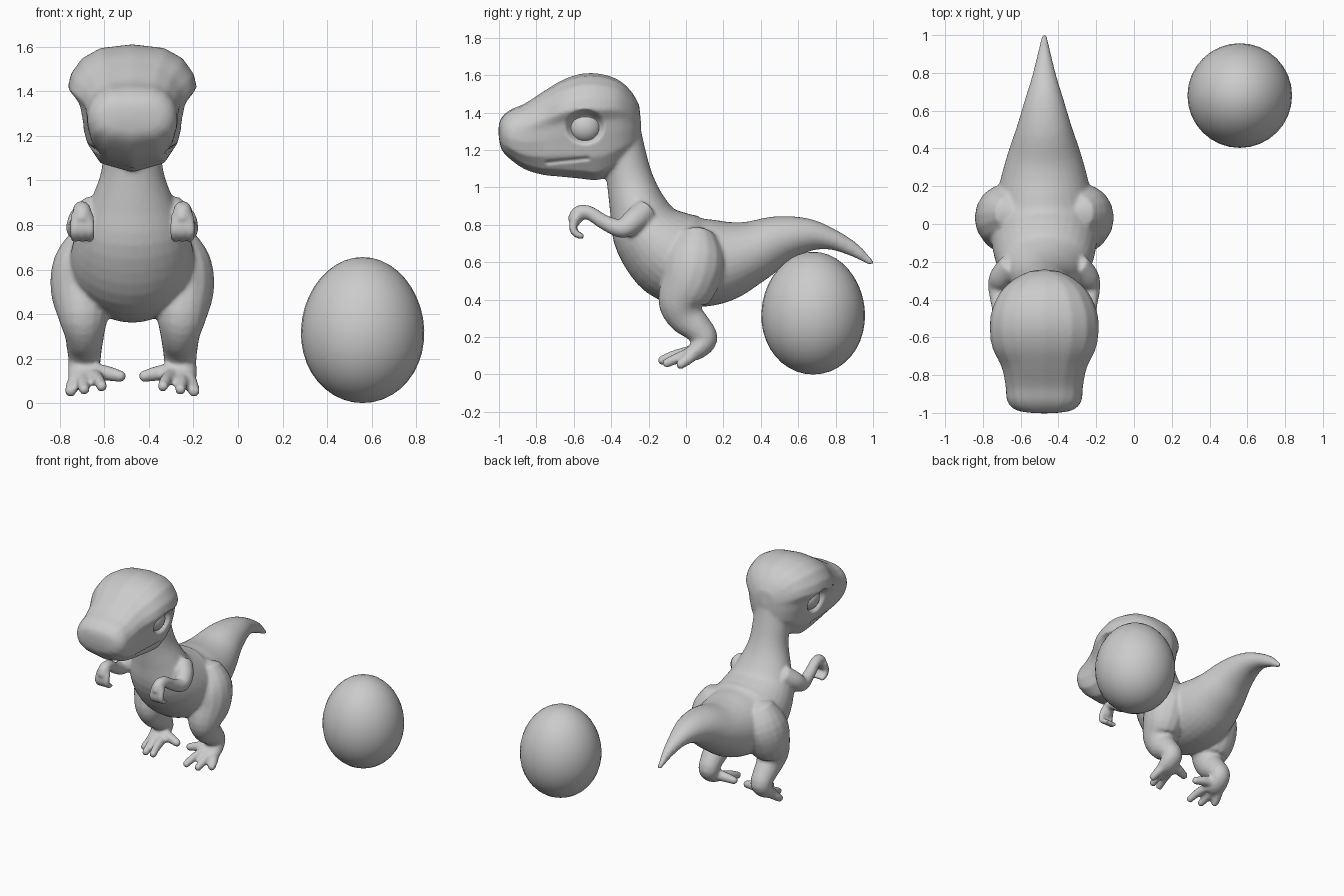
import bpy, bmesh, math
from mathutils import Vector

if "Cube" in bpy.data.objects:
    bpy.data.objects.remove(bpy.data.objects["Cube"])

CX = -0.475          # centre line of the dinosaur
grey = bpy.data.materials.new("soft_grey")
grey.diffuse_color = (0.6, 0.6, 0.6, 1)
grey.use_nodes = True
grey.node_tree.nodes["Principled BSDF"].inputs["Base Color"].default_value = grey.diffuse_color


def spline(rows, steps=4):
    """Catmull-Rom through rows of numbers."""
    out = []
    for i in range(len(rows) - 1):
        a, b, c, d = (rows[max(i - 1, 0)], rows[i], rows[i + 1],
                      rows[min(i + 2, len(rows) - 1)])
        for k in range(steps):
            t = k / steps
            out.append([0.5 * (2 * q + (r - p) * t + (2 * p - 5 * q + 4 * r - s) * t * t
                               + (3 * q - p - 3 * r + s) * t ** 3)
                        for p, q, r, s in zip(a, b, c, d)])
    out.append(list(rows[-1]))
    return out


def skin(bm, rings, tips):
    """Bridge rings of points and close both ends with a fan."""
    vr = [[bm.verts.new(p) for p in ring] for ring in rings]
    n = len(vr[0])
    faces = []
    for a, b in zip(vr, vr[1:]):
        for i in range(n):
            j = (i + 1) % n
            faces.append(bm.faces.new((a[i], a[j], b[j], b[i])))
    for ring, tip in ((vr[0], tips[0]), (vr[-1], tips[1])):
        c = bm.verts.new(tip)
        for i in range(n):
            faces.append(bm.faces.new((ring[i], ring[(i + 1) % n], c)))
    bmesh.ops.recalc_face_normals(bm, faces=faces)


def tube(bm, rows, sides=20):
    """Rows of x, y, z, side radius, other radius."""
    rows = spline(rows)
    pts = [Vector((CX + r[0], r[1], r[2])) for r in rows]
    whole = (pts[-1] - pts[0]).normalized()
    ref = Vector((0, 1, 0)) if abs(whole.x) > 0.8 else Vector((1, 0, 0))
    rings, tans = [], []
    for i, (p, r) in enumerate(zip(pts, rows)):
        t = (pts[min(i + 1, len(pts) - 1)] - pts[max(i - 1, 0)]).normalized()
        side = (ref - t * ref.dot(t)).normalized()
        up = t.cross(side)
        tans.append(t)
        rings.append([p + side * r[3] * math.cos(a) + up * r[4] * math.sin(a)
                      for a in (2 * math.pi * k / sides for k in range(sides))])
    skin(bm, rings, (pts[0] - tans[0] * rows[0][4] * 0.6,
                     pts[-1] + tans[-1] * rows[-1][4] * 0.6))


bm = bmesh.new()

# tail, torso and neck
tube(bm, [(0, y, z, w, h) for y, z, w, h in (
    (0.995, 0.593, 0.014, 0.014), (0.9, 0.665, 0.035, 0.037), (0.78, 0.722, 0.065, 0.056),
    (0.65, 0.745, 0.105, 0.09), (0.5, 0.72, 0.15, 0.13), (0.35, 0.655, 0.20, 0.17),
    (0.2, 0.61, 0.24, 0.22), (0.05, 0.60, 0.265, 0.24), (-0.08, 0.645, 0.28, 0.245),
    (-0.2, 0.76, 0.25, 0.20), (-0.26, 0.90, 0.19, 0.152), (-0.30, 1.04, 0.14, 0.125),
    (-0.33, 1.18, 0.13, 0.115), (-0.36, 1.32, 0.13, 0.115))], 32)

# head: a browed section that blends into a boxy snout
V = (1, .97, .89, .77, .66, .56, .42, .22, .07, 0)
BROW = (0, .5, .78, .95, 1, .86, .80, .70, .5, 0)
SNOUT = (0, .5, .75, .9, .97, 1, 1, .9, .6, 0)
rings = []
for y, hi, lo, w, b in spline([
        (-0.25, 1.44, 1.22, 0.08, 0.3), (-0.29, 1.51, 1.16, 0.16, 0.5),
        (-0.36, 1.575, 1.10, 0.235, 0.8), (-0.46, 1.608, 1.04, 0.28, 1),
        (-0.56, 1.608, 1.045, 0.29, 1), (-0.66, 1.575, 1.055, 0.275, 1),
        (-0.76, 1.515, 1.065, 0.23, 0.6), (-0.86, 1.45, 1.095, 0.21, 0.2),
        (-0.94, 1.415, 1.15, 0.195, 0), (-0.985, 1.375, 1.20, 0.15, 0),
        (-1.0, 1.34, 1.26, 0.07, 0)]):
    half = [(w * (p * b + q * (1 - b)), lo + v * (hi - lo)) for v, p, q in zip(V, BROW, SNOUT)]
    loop = half + [(-x, z) for x, z in half[-2:0:-1]]
    rings.append([Vector((CX + x, y, z)) for x, z in loop])
skin(bm, rings, ((CX, -0.24, 1.34), (CX, -1.003, 1.30)))

for s in (-1, 1):
    def limb(rows):
        tube(bm, [(s * r[0], *r[1:4], r[-1]) for r in rows], 16)

    # leg
    limb([(0.16, 0.06, 0.74, 0.11, 0.10), (0.21, 0.05, 0.62, 0.145, 0.16),
          (0.222, 0.02, 0.5, 0.145, 0.155), (0.22, -0.025, 0.39, 0.115, 0.125),
          (0.215, 0.0, 0.31, 0.09, 0.10), (0.215, 0.06, 0.25, 0.08, 0.08),
          (0.215, 0.10, 0.19, 0.073, 0.07), (0.22, 0.06, 0.13, 0.07, 0.052),
          (0.215, 0.01, 0.105, 0.07, 0.035)])
    # three front toes and one inner toe
    limb([(0.25, 0.04, 0.11, 0.036), (0.27, 0.0, 0.075, 0.03), (0.28, -0.04, 0.045, 0.025)])
    limb([(0.22, 0.02, 0.11, 0.034), (0.22, -0.05, 0.085, 0.029), (0.215, -0.115, 0.055, 0.024)])
    limb([(0.17, 0.02, 0.12, 0.034), (0.15, -0.07, 0.10, 0.028), (0.135, -0.14, 0.07, 0.024)])
    limb([(0.19, 0.06, 0.14, 0.04), (0.12, 0.05, 0.135, 0.035), (0.04, 0.03, 0.117, 0.025)])
    # arm
    limb([(0.17, -0.22, 0.87, 0.07), (0.225, -0.28, 0.82, 0.065), (0.245, -0.34, 0.78, 0.052),
          (0.24, -0.43, 0.81, 0.041), (0.23, -0.52, 0.865, 0.038),
          (0.225, -0.575, 0.86, 0.042), (0.225, -0.60, 0.815, 0.036)])
    # fingers
    for d in (-0.035, 0, 0.035):
        limb([(0.225 + d * 0.8, -0.585, 0.845, 0.024), (0.225 + d, -0.605, 0.785, 0.022),
              (0.225 + d, -0.585, 0.75, 0.02), (0.225 + d, -0.55, 0.738, 0.017)])

mesh = bpy.data.meshes.new("dinosaur")
bm.to_mesh(mesh)
bm.free()
dino = bpy.data.objects.new("dinosaur", mesh)
bpy.context.collection.objects.link(dino)

# fuse all parts into one smooth skin
rm = dino.modifiers.new("fuse", 'REMESH')
rm.mode = 'VOXEL'
rm.voxel_size = 0.011
sm = dino.modifiers.new("soften", 'SMOOTH')
sm.factor = 0.5
sm.iterations = 6
deps = bpy.context.evaluated_depsgraph_get()
skinned = bpy.data.meshes.new_from_object(dino.evaluated_get(deps))
dino.modifiers.clear()
dino.data = skinned
skinned.materials.clear()
skinned.materials.append(grey)

# press in the eye sockets and the mouth line
for v in skinned.vertices:
    x, y, z = v.co.x - CX, v.co.y, v.co.z
    if y < -0.4 and z > 1.0 and abs(x) > 0.12:
        d = math.hypot((y + 0.54) / 0.105, (z - 1.325) / 0.095)
        if d < 1:
            v.co.x -= math.copysign(0.05 * min(1, (1 - d) * 3), x)
    if -0.75 < y < -0.52:
        m = abs(z - 1.145 - 0.1 * (y + 0.62))
        if m < 0.016 and abs(x) > 0.1:
            v.co.x -= math.copysign(0.012 * (1 - m / 0.016), x)
skinned.polygons.foreach_set("use_smooth", [True] * len(skinned.polygons))


def ball(name, loc, scale, seg, rings_n, taper=0.0):
    b = bmesh.new()
    bmesh.ops.create_uvsphere(b, u_segments=seg, v_segments=rings_n, radius=1)
    for v in b.verts:
        k = 1 - taper * v.co.z
        v.co = Vector((v.co.x * k * scale[0], v.co.y * k * scale[1], v.co.z * scale[2]))
    me = bpy.data.meshes.new(name)
    b.to_mesh(me)
    b.free()
    me.polygons.foreach_set("use_smooth", [True] * len(me.polygons))
    me.materials.append(grey)
    ob = bpy.data.objects.new(name, me)
    ob.location = loc
    bpy.context.collection.objects.link(ob)


# eyeballs and egg
for s, side in ((-1, "left"), (1, "right")):
    ball("eye_" + side, (CX + s * 0.165, -0.54, 1.322), (0.065, 0.085, 0.08), 20, 12)
ball("egg", (0.56, 0.68, 0.328), (0.277, 0.277, 0.328), 32, 20, 0.04)
